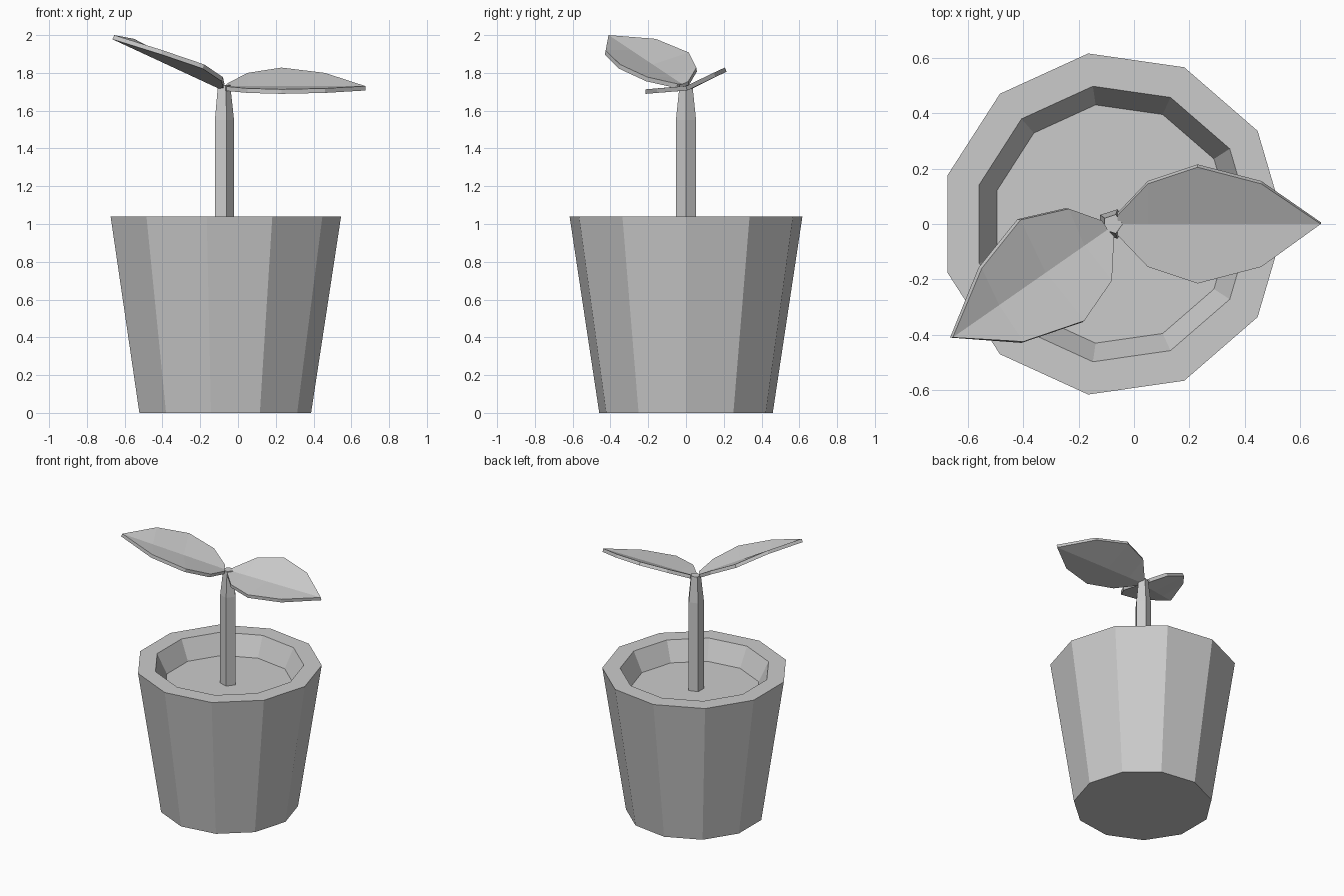
import bpy, bmesh
from math import sin, cos, pi

if "Cube" in bpy.data.objects:
    bpy.data.objects.remove(bpy.data.objects["Cube"])

CX = -0.077  # axis of pot and stem


def finish(name, bm):
    bmesh.ops.recalc_face_normals(bm, faces=bm.faces)
    mesh = bpy.data.meshes.new(name)
    bm.to_mesh(mesh)
    bm.free()
    obj = bpy.data.objects.new(name, mesh)
    bpy.context.collection.objects.link(obj)
    return obj


def lathe(name, sides, profile):
    """Stack of regular rings (radius, z), capped at both ends."""
    bm = bmesh.new()
    rings = [[bm.verts.new((CX + r * cos(2 * pi * i / sides), r * sin(2 * pi * i / sides), z))
              for i in range(sides)] for r, z in profile]
    for a, b in zip(rings, rings[1:]):
        for i in range(sides):
            j = (i + 1) % sides
            bm.faces.new((a[i], a[j], b[j], b[i]))
    bm.faces.new(rings[0][::-1])
    bm.faces.new(rings[-1])
    return finish(name, bm)


def leaf(name, base, tip, left, right):
    """Folded blade: two edge rows meeting at a straight midrib and the tip."""
    bm = bmesh.new()
    b, t = bm.verts.new(base), bm.verts.new(tip)
    n = len(left)
    fracs = (0.15, 0.40, 0.70)
    rib = [b] + [bm.verts.new([p + (q - p) * f for p, q in zip(base, tip)]) for f in fracs]
    for row, flip in ((left, False), (right, True)):
        edge = [bm.verts.new(p) for p in row]
        for i in range(n):
            if i < n - 1:
                face = [rib[i], rib[i + 1], edge[i + 1], edge[i]]
            else:
                face = [rib[i], t, edge[i]]
            bm.faces.new(face[::-1] if flip else face)
    obj = finish(name, bm)
    if obj.data.polygons[0].normal.z < 0:
        obj.data.flip_normals()
    mod = obj.modifiers.new("thickness", "SOLIDIFY")
    mod.thickness = 0.024
    mod.offset = -1
    return obj


# Eleven-sided pot with a thick rim and a recessed soil surface
lathe("pot", 11, [(0.464, 0), (0.6226, 1.04), (0.503, 1.04), (0.435, 0.90)])

# Five-sided stem narrowing at the top
lathe("stem", 5, [(0.056, 0.89), (0.056, 1.55), (0.036, 1.735)])

# Leaves
leaf("right_leaf", (-0.06, 0, 1.73), (0.675, 0, 1.73),
     [(-0.06, 0.03, 1.742), (0.05, 0.145, 1.80), (0.23, 0.205, 1.828), (0.46, 0.145, 1.80)],
     [(-0.06, -0.04, 1.728), (0.05, -0.155, 1.718), (0.23, -0.215, 1.713), (0.46, -0.155, 1.718)])
leaf("left_leaf", (-0.095, -0.02, 1.74), (-0.655, -0.41, 2.0),
     [(-0.115, 0.012, 1.755), (-0.235, 0.055, 1.828), (-0.41, 0.015, 1.908), (-0.55, -0.16, 1.98)],
     [(-0.072, -0.045, 1.742), (-0.08, -0.205, 1.778), (-0.18, -0.35, 1.845), (-0.40, -0.425, 1.92)])
